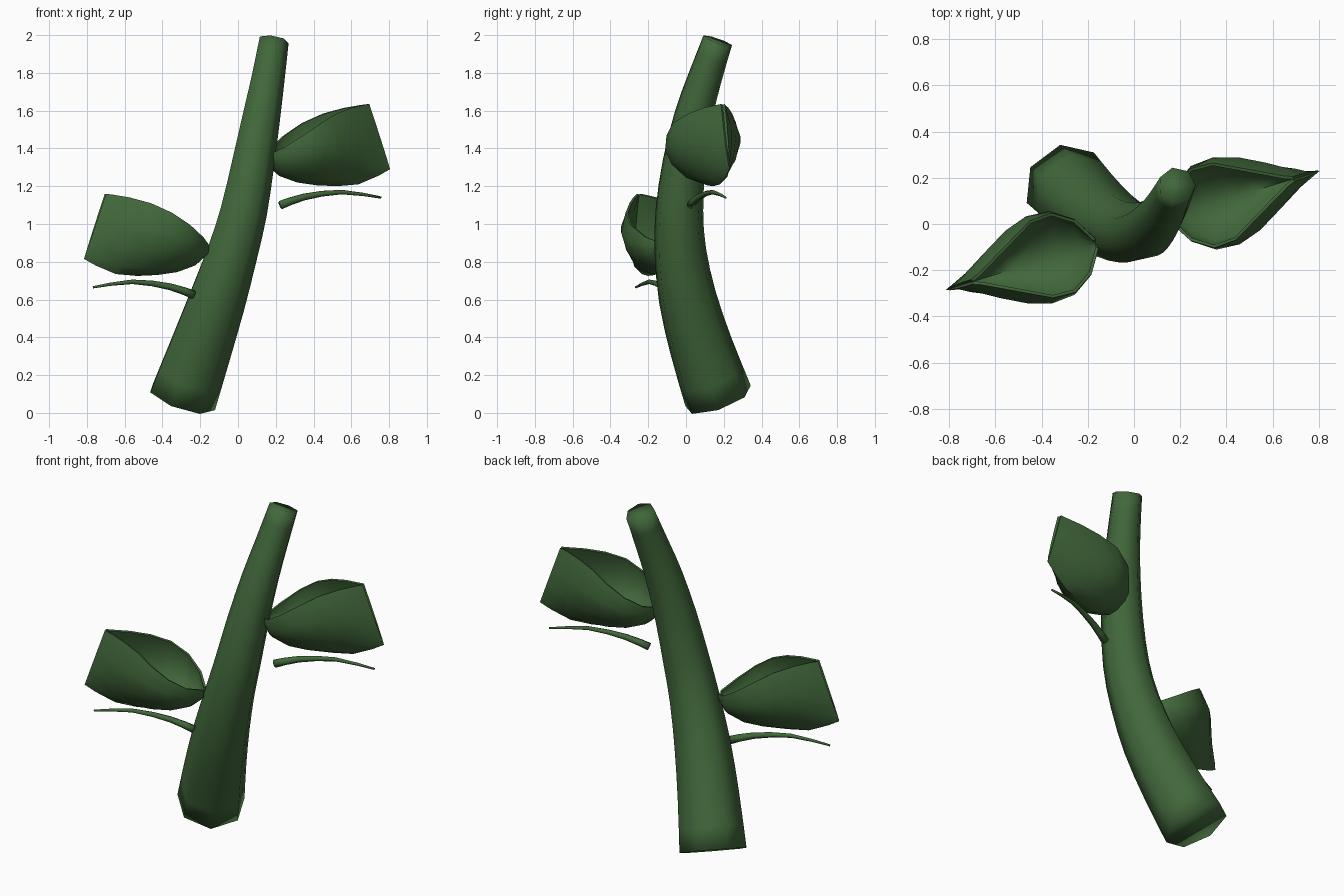
import bpy, bmesh, math
from mathutils import Vector, Matrix

if "Cube" in bpy.data.objects:
    bpy.data.objects.remove(bpy.data.objects["Cube"])

GREEN = (0.053, 0.137, 0.043, 1)
green = bpy.data.materials.new("leaf_green")
green.use_nodes = True
green.diffuse_color = GREEN
shader = green.node_tree.nodes["Principled BSDF"]
shader.inputs["Base Color"].default_value = GREEN
shader.inputs["Roughness"].default_value = 0.8


def make_object(name, bm):
    bmesh.ops.recalc_face_normals(bm, faces=bm.faces)
    for face in bm.faces:
        face.smooth = True
    mesh = bpy.data.meshes.new(name)
    bm.to_mesh(mesh)
    bm.free()
    mesh.materials.append(green)
    obj = bpy.data.objects.new(name, mesh)
    bpy.context.collection.objects.link(obj)
    return obj


def rounded(points):
    """Insert a point on the smooth curve halfway between each pair."""
    pts = [Vector(p) for p in points]
    out = [pts[0]]
    for i in range(len(pts) - 1):
        before, after = pts[max(i - 1, 0)], pts[min(i + 2, len(pts) - 1)]
        out += [(9 * (pts[i] + pts[i + 1]) - before - after) / 16, pts[i + 1]]
    return out


def tube(name, points, sides):
    """Capped tapering tube through (x, y, z, radius) points."""
    bm = bmesh.new()
    path = rounded(points)
    centres = [p.to_3d() for p in path]
    rings = []
    for i, c in enumerate(centres):
        along = (centres[min(i + 1, len(path) - 1)] - centres[max(i - 1, 0)]).normalized()
        back = Vector((-0.1, 0.9, 0.4))
        a = (back - along * back.dot(along)).normalized()
        b = along.cross(a)
        turns = [math.tau * k / sides for k in range(sides)]
        rings.append([bm.verts.new(c + path[i][3] * (a * math.cos(t) + b * math.sin(t)))
                      for t in turns])
    for low, high in zip(rings, rings[1:]):
        for k in range(sides):
            n = (k + 1) % sides
            bm.faces.new((low[k], low[n], high[n], high[k]))
    bm.faces.new(rings[0])
    bm.faces.new(rings[-1])
    return make_object(name, bm)


def cupped_leaf(name, base, heading):
    """Boat-shaped leaf: two curled halves that close together at the tip."""
    # stations: keel distance, rim distance, widest half, rim half, keel height, rim height
    stations = [(0.0, 0.0, 0.025, 0.022, -0.03, 0.02), (0.07, 0.06, 0.13, 0.125, -0.09, 0.06),
                (0.17, 0.15, 0.195, 0.185, -0.125, 0.125), (0.28, 0.25, 0.203, 0.18, -0.14, 0.19),
                (0.39, 0.35, 0.17, 0.125, -0.145, 0.24), (0.51, 0.45, 0.11, 0.07, -0.135, 0.27),
                (0.62, 0.53, 0.052, 0.026, -0.09, 0.285), (0.685, 0.567, 0.011, 0.011, -0.055, 0.29)]
    # half cross-section from keel to rim: (width share, height share)
    half = [(0, 0), (0.42, 0.1), (0.82, 0.38), (1, 0.68), (1, 1)]
    bm = bmesh.new()
    rows = []
    for keel, rim, wide, lip, low, high in stations:
        row = []
        for side, part in ((-1, half[:0:-1]), (0.94, half)):
            for v, h in part:
                width = lip if h == 1 else wide * v
                row.append(bm.verts.new((keel + (rim - keel) * h, side * width,
                                         low + (high - low) * h)))
        rows.append(row)
    for near, far in zip(rows, rows[1:]):
        for j in range(len(near) - 1):
            bm.faces.new((near[j], far[j], far[j + 1], near[j + 1]))
    bm.transform(Matrix.Translation(base) @ Matrix.Rotation(heading, 4, "Z"))
    obj = make_object(name, bm)
    # give the sheet thickness towards its inside
    solid = obj.modifiers.new("thickness", "SOLIDIFY")
    solid.thickness = 0.013
    keel_face = min(obj.data.polygons, key=lambda p: p.center.z)
    solid.offset = 1 if keel_face.normal.z > 0 else -1
    bpy.context.view_layer.objects.active = obj
    obj.select_set(True)
    bpy.ops.object.modifier_apply(modifier="thickness")
    bpy.ops.object.shade_smooth_by_angle(angle=math.radians(60))
    obj.select_set(False)
    return obj


# Main stem, bending and tapering upward
tube("stem", [(-0.298, 0.17, 0.077, 0.187), (-0.205, 0.08, 0.34, 0.172),
              (-0.115, 0.008, 0.6, 0.157), (-0.035, -0.03, 0.85, 0.14),
              (0.026, -0.035, 1.07, 0.129), (0.075, -0.01, 1.32, 0.117),
              (0.12, 0.04, 1.57, 0.104), (0.155, 0.1, 1.77, 0.092),
              (0.187, 0.168, 1.97, 0.082)], 7)

# Upper leaf and the thin stalk below it
leaf = cupped_leaf("upper_leaf", (0.15, 0.03, 1.345), math.radians(17))
stalk = tube("upper_stalk", [(0.225, 0.025, 1.1, 0.023), (0.35, 0.07, 1.143, 0.018),
                             (0.55, 0.14, 1.169, 0.012), (0.757, 0.21, 1.14, 0.006)], 6)

# Lower pair: the same parts turned to the other side
for source, name in ((leaf, "lower_leaf"), (stalk, "lower_stalk")):
    twin = source.copy()
    twin.name = name
    twin.rotation_euler.z = math.pi
    twin.location = (-0.01, -0.055, -0.475)
    bpy.context.collection.objects.link(twin)
